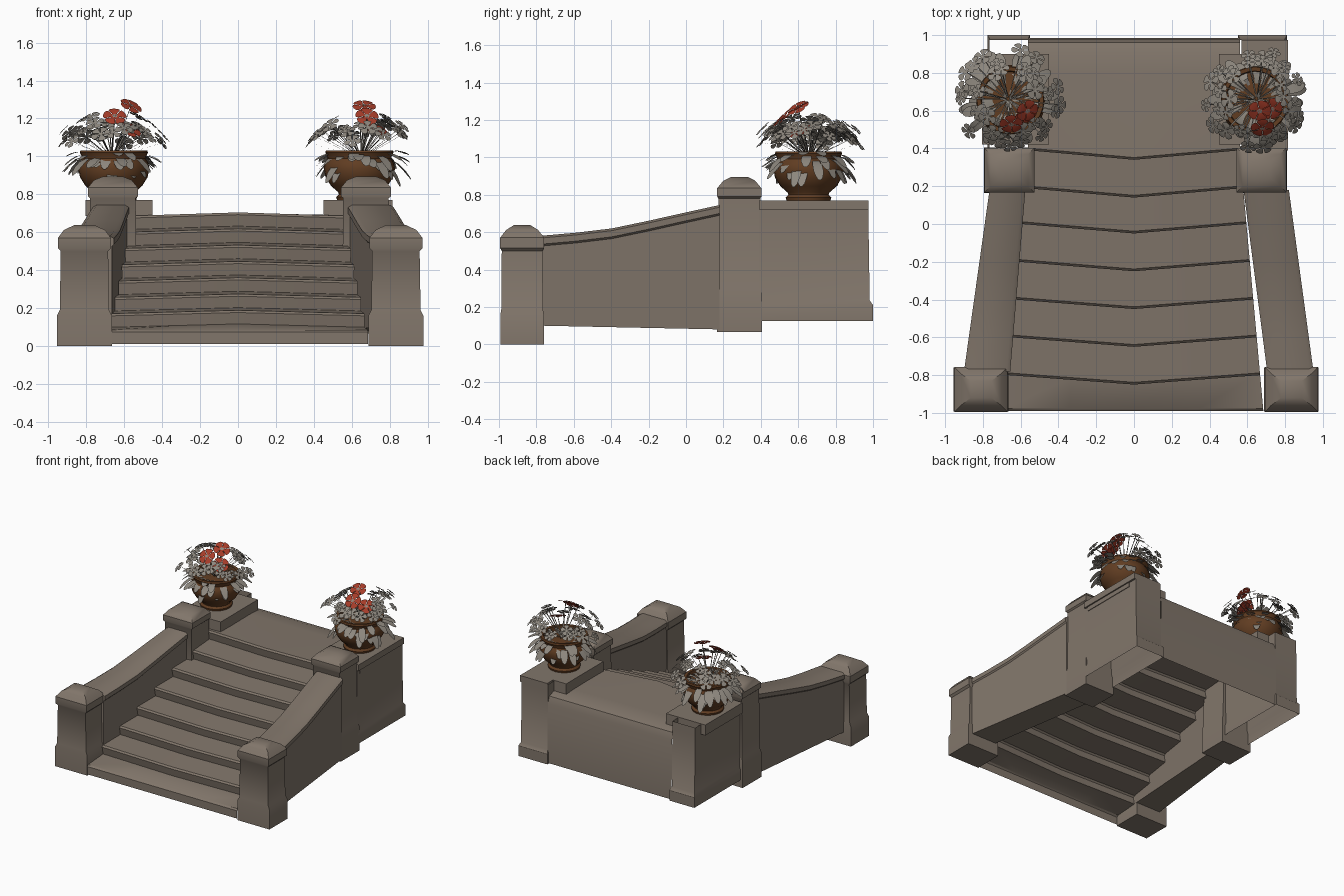
import bpy, bmesh, math, random
from mathutils import Vector

random.seed(4)
if "Cube" in bpy.data.objects:
    bpy.data.objects.remove(bpy.data.objects["Cube"])


def material(name, rgb):
    m = bpy.data.materials.new(name)
    m.use_nodes = True
    m.diffuse_color = (*rgb, 1)
    m.node_tree.nodes["Principled BSDF"].inputs["Base Color"].default_value = (*rgb, 1)
    return m


stone = material("warm grey stone", (.22, .18, .145))
clay = material("brown clay", (.12, .047, .016))
leaf = material("pale grey leaf", (.27, .245, .21))
red = material("red petal", (.38, .045, .022))


def finish(name, bm, mat, angle=35, recalc=True):
    if recalc:
        bmesh.ops.recalc_face_normals(bm, faces=bm.faces)
    mesh = bpy.data.meshes.new(name)
    bm.to_mesh(mesh)
    bm.free()
    obj = bpy.data.objects.new(name, mesh)
    bpy.context.collection.objects.link(obj)
    mesh.materials.append(mat)
    bpy.ops.object.select_all(action='DESELECT')
    obj.select_set(True)
    bpy.context.view_layer.objects.active = obj
    bpy.ops.object.shade_smooth_by_angle(angle=math.radians(angle))
    return obj


def loft(name, rings, mat, closed=True, caps=True, angle=35):
    """Skin a list of point rings."""
    bm = bmesh.new()
    rows = [[bm.verts.new(p) for p in ring] for ring in rings]
    n = len(rows[0])
    for a, b in zip(rows, rows[1:]):
        for i in range(n if closed else n - 1):
            j = (i + 1) % n
            bm.faces.new((a[i], a[j], b[j], b[i]))
    if caps:
        bm.faces.new(rows[0])
        bm.faces.new(rows[-1])
    return finish(name, bm, mat, angle)


def rect(x0, x1, y0, y1, z):
    return [(x0, y0, z), (x1, y0, z), (x1, y1, z), (x0, y1, z)]


def post(name, cx, cy, profile):
    rings = [rect(cx - w, cx + w, cy - d, cy + d, z) for w, d, z in profile]
    return loft(name, rings, stone)


def lerp(a, b, t):
    return a + (b - a) * t


# Steps, landing and back wall as one worn sheet
def step_sheet():
    noses = [-.99, -.8, -.6, -.4, -.2, 0, .19, .39]
    path = [(-.99, .01, 0)]
    for k, y in enumerate(noses):
        z = .085 + .086 * k
        sag = .05 if k else 0
        if k:
            path.append((y + .012, z - .072, sag))
        path += [(y, z - .012, sag), (y + .012, z, sag)]
    path += [(.8, .69, 0), (.9, .685, 0), (.96, .665, 0), (.98, .61, 0), (.985, .13, 0)]
    rings = []
    for y, z, sag in path:
        half = lerp(.685, .56, min(1, (y + .99) / 1.38))
        row = []
        for u in (-1, -.5, 0, .5, 1):
            bulge = sag * (1 - abs(u))
            row.append((u * half, y - bulge, z + .35 * bulge))
        rings.append(row)
    loft("steps_and_landing", rings, stone, closed=False, caps=False)


step_sheet()

FRONT_POST = [(.145, .116, 0), (.145, .116, .16), (.13, .111, .19), (.125, .109, .5),
              (.14, .118, .515), (.14, .118, .57), (.108, .085, .612), (.055, .045, .637)]
MIDDLE_POST = [(.135, .12, .065), (.135, .12, .27), (.125, .115, .3), (.12, .112, .78),
               (.132, .118, .79), (.132, .118, .835), (.1, .085, .875), (.05, .045, .895)]


# Sloping side wall with a coping on top
def side_wall(name, s, outer, inner):
    rings = []
    for t, top in ((0, .58), (.2, .597), (.4, .62), (.6, .66), (.8, .703), (1, .745)):
        y, low = lerp(-.78, .18, t), lerp(.1, .08, t)
        o, i = lerp(*outer, t), lerp(*inner, t)
        section = [(o - .01, low), (o - .01, top - .055), (o, top - .045), (o, top - .012),
                   (o - .02, top), (i + .02, top), (i, top - .012), (i, top - .045),
                   (i + .01, top - .055), (i + .01, low)]
        rings.append([(s * x, y, z) for x, z in section])
    loft(name, rings, stone)


# Pedestal that carries a flower pot
def pedestal(side, s, outer, slab_back):
    def ring(x0, x1, y1, z, y0=.39):
        return rect(*sorted((s * x0, s * x1)), y0, y1, z)
    body = [ring(.55, outer + .01, 1, .125), ring(.55, outer + .01, 1, .21),
            ring(.56, outer, .982, .235), ring(.56, outer, .975, .7), ring(.56, outer, .975, .765)]
    loft(side + "_pedestal", body, stone, caps=False)
    slab = [ring(.45, .805, .9, z, .42) for z in (.685, .77)]
    loft(side + "_pedestal_slab", slab, stone)
    if slab_back > .9:
        cap = [ring(.57, .815, slab_back, z) for z in (.72, .77)]
        loft(side + "_pedestal_cap", cap, stone)


# Turned pot with a sunken soil surface
def pot(name, cx, cy):
    profile = [(.118, .77), (.122, .785), (.108, .8), (.112, .812), (.15, .845), (.178, .89),
               (.188, .935), (.182, .965), (.168, .99), (.172, 1.005), (.18, 1.02),
               (.176, 1.032), (.155, 1.03), (.15, .99), (.02, 1.0)]
    n = 28
    rings = [[(cx + r * math.cos(math.tau * i / n), cy + r * math.sin(math.tau * i / n), z)
              for i in range(n)] for r, z in profile]
    loft(name, rings, clay, angle=40)


PADDLE = [(0, .15), (.35, .45), (.65, .95), (.82, 1), (.95, .65), (1, .2)]
STALK = [(0, 1), (.35, 1), (.7, 1), (1, 1)]


def blade(bm, base, d, up, length, width, bend, outline=PADDLE):
    """Thin curved strip used for petals, leaves and stalks."""
    side = d.cross(up).normalized() * width / 2
    pairs = []
    for t, w in outline:
        p = base + d * (t * length) - up * (bend * t * t)
        pairs.append((bm.verts.new(p - side * w), bm.verts.new(p + side * w)))
    for a, b in zip(pairs, pairs[1:]):
        bm.faces.new((a[0], a[1], b[1], b[0]))


def blossom(bm, centre, up, size, width=.8):
    u = up.orthogonal().normalized()
    v = up.cross(u)
    spin = random.random() * math.tau
    for k in range(5):
        a = spin + math.tau * k / 5
        d = u * math.cos(a) + v * math.sin(a) + up * .25
        blade(bm, centre, d, up, size, size * width, size * .25)


# Leaves, pale blossoms and a few red blossoms in one pot
def plant(side, cx, cy, red_spots):
    green, bright = bmesh.new(), bmesh.new()
    root = Vector((cx, cy, .99))
    z_axis = Vector((0, 0, 1))

    def stalk(tip):
        blade(green, root, tip - root, z_axis, 1, .006, 0, STALK)

    for k in range(46):
        a = 2.4 * k + random.uniform(-.2, .2)
        out = Vector((math.cos(a), math.sin(a), 0))
        blade(green, root + out * .07, out + z_axis * random.uniform(.3, .8), z_axis,
              random.uniform(.12, .2), .055, random.uniform(.1, .2))
    for k in range(34):
        a = 2.4 * k + random.uniform(-.2, .2)
        r = random.uniform(.14, .275)
        out = Vector((math.cos(a), math.sin(a), 0))
        tip = root + out * r + z_axis * (.22 - 1.3 * r * r + random.uniform(-.06, .03))
        stalk(tip)
        blossom(green, tip, (out * r * 4 + z_axis).normalized(), random.uniform(.036, .055))
    for x, y, z in red_spots:
        tip = Vector((x, y, z))
        up = Vector((x - cx, y - cy - .05, .2)).normalized()
        stalk(tip)
        blossom(bright, tip, up, .062, .95)
        blossom(green, tip + up * .006, up, .014)
    finish(side + "_foliage", green, leaf, recalc=False)
    finish(side + "_red_blossoms", bright, red, recalc=False)


# Both sides, which differ slightly
post("right_front_post", -.81, -.876, FRONT_POST)
post("left_front_post", .833, -.876, FRONT_POST)
post("right_middle_post", -.66, .285, MIDDLE_POST)
post("left_middle_post", .675, .285, MIDDLE_POST)
side_wall("right_side_wall", -1, (.9, .765), (.655, .575))
side_wall("left_side_wall", 1, (.95, .82), (.705, .58))
pedestal("right", -1, .765, .9)
pedestal("left", 1, .8, .975)
pot("right_pot", -.655, .655)
pot("left_pot", .64, .655)
plant("right", -.665, .66, [(-.565, .6, 1.265), (-.65, .53, 1.21), (-.57, .59, 1.14)])
plant("left", .65, .66, [(.665, .6, 1.265), (.68, .51, 1.21), (.73, .61, 1.14)])
